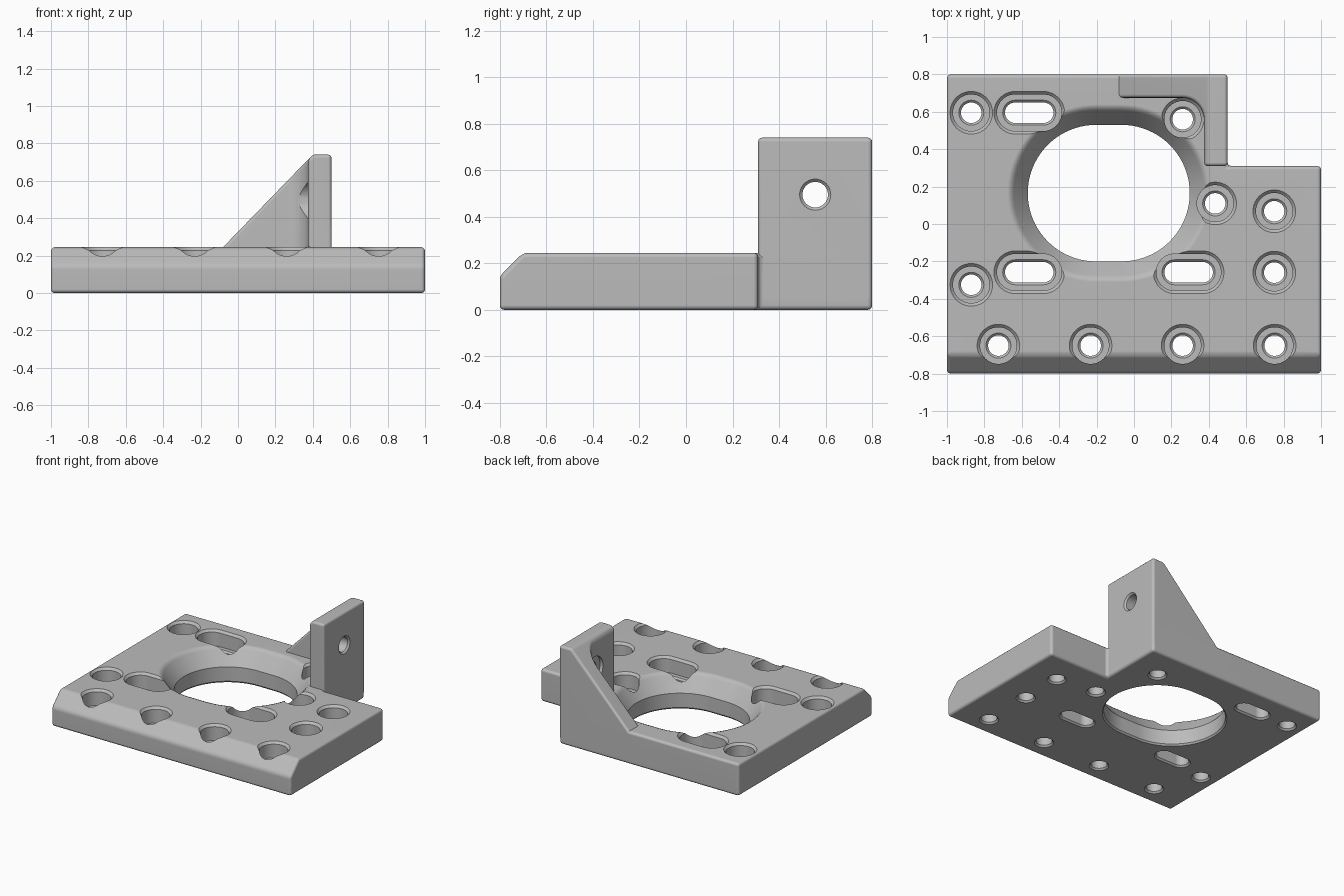
import bpy, bmesh
from math import pi, cos, sin
from mathutils import Matrix, Vector

cube = bpy.data.objects.get("Cube")
if cube:
    bpy.data.objects.remove(cube, do_unlink=True)

grey = bpy.data.materials.new("plain_grey")
grey.use_nodes = True
colour = (0.5, 0.5, 0.5, 1)
grey.diffuse_color = colour
grey.node_tree.nodes["Principled BSDF"].inputs["Base Color"].default_value = colour


def finish(name, bm):
    bmesh.ops.recalc_face_normals(bm, faces=bm.faces)
    mesh = bpy.data.meshes.new(name)
    bm.to_mesh(mesh)
    bm.free()
    mesh.materials.append(grey)
    ob = bpy.data.objects.new(name, mesh)
    bpy.context.collection.objects.link(ob)
    return ob


def apply(ob, mod):
    bpy.ops.object.select_all(action='DESELECT')
    bpy.context.view_layer.objects.active = ob
    ob.select_set(True)
    bpy.ops.object.modifier_apply(modifier=mod.name)


def prism(name, outline, z0, z1, point, normal):
    """Extrude an outline, slice off one side with a plane, round the edges."""
    bm = bmesh.new()
    face = bm.faces.new([bm.verts.new((x, y, z0)) for x, y in outline])
    top = bmesh.ops.extrude_face_region(bm, geom=[face])["geom"]
    bmesh.ops.translate(bm, vec=(0, 0, z1 - z0),
                        verts=[v for v in top if isinstance(v, bmesh.types.BMVert)])
    cut = bmesh.ops.bisect_plane(bm, geom=bm.verts[:] + bm.edges[:] + bm.faces[:],
                                 plane_co=point, plane_no=normal, clear_outer=True)
    rim = [e for e in cut["geom_cut"] if isinstance(e, bmesh.types.BMEdge)]
    bmesh.ops.contextual_create(bm, geom=rim)
    ob = finish(name, bm)
    mod = ob.modifiers.new("round", 'BEVEL')
    mod.width, mod.segments = 0.02, 3
    mod.limit_method, mod.angle_limit = 'ANGLE', 0.5
    apply(ob, mod)
    return ob


def stepped_cutter(levels, matrix, half=0, steps=20):
    """Stack of round (or slot shaped) rings given as (radius, height)."""
    bm = bmesh.new()
    rings = []
    for r, z in levels:
        ring = []
        for side in (1, -1):
            for i in range(steps + (half > 0)):
                a = pi * i / steps - pi / 2
                ring.append(bm.verts.new((side * (half + r * cos(a)), side * r * sin(a), z)))
        rings.append(ring)
    for low, high in zip(rings, rings[1:]):
        for i in range(len(low)):
            j = (i + 1) % len(low)
            bm.faces.new((low[i], low[j], high[j], high[i]))
    bm.faces.new(rings[0])
    bm.faces.new(rings[-1])
    bm.transform(matrix)
    ob = finish("cutter", bm)
    ob.hide_render = True
    return ob


def combine(ob, other, operation):
    mod = ob.modifiers.new("combine", 'BOOLEAN')
    mod.operation, mod.object, mod.solver = operation, other, 'EXACT'
    apply(ob, mod)
    bpy.data.objects.remove(other, do_unlink=True)


# Base plate with a notched corner and a sloped front edge
plate = prism("mounting_plate",
              [(-1, -0.8), (1, -0.8), (1, 0.31), (0.5, 0.31), (0.5, 0.8), (-1, 0.8)],
              0, 0.245, (0, -0.7, 0.245), (0, -1, 1))

# Upright tab and its sloped gusset, with a round inner corner
corner = [(0.26 + 0.115 * cos(i * pi / 20), 0.56 + 0.115 * sin(i * pi / 20)) for i in range(11)]
upright = prism("upright_tab",
                [(0.5, 0.31), (0.5, 0.8), (-0.5, 0.8), (-0.5, 0.675)] + corner[::-1] + [(0.375, 0.31)],
                0.03, 0.74, (0.4, 0.4, 0.74), Vector((-0.495, 0, 0.48)))
combine(plate, upright, 'UNION')

# Large oblong opening with a wide countersink
combine(plate, stepped_cutter(
    [(0.38, -0.01), (0.375, 0), (0.365, 0.012), (0.365, 0.12), (0.44, 0.222),
     (0.455, 0.237), (0.475, 0.245), (0.475, 0.25)],
    Matrix.Translation((-0.135, 0.165, 0)), 0.068, 40), 'DIFFERENCE')

# Counterbored screw holes and slots
bore = [(0.067, -0.01), (0.067, 0), (0.055, 0.012), (0.055, 0.113), (0.067, 0.125),
        (0.098, 0.125), (0.098, 0.228), (0.114, 0.245), (0.114, 0.25)]
holes = [(-0.87, 0.595), (-0.87, -0.325), (0.75, -0.26), (0.75, 0.068), (0.434, 0.11), (0.26, 0.56)]
holes += [(x, -0.65) for x in (-0.725, -0.232, 0.26, 0.752)]
for x, y in holes:
    combine(plate, stepped_cutter(bore, Matrix.Translation((x, y, 0))), 'DIFFERENCE')
for x, y in [(-0.56, 0.595), (-0.56, -0.258), (0.292, -0.258)]:
    combine(plate, stepped_cutter(bore, Matrix.Translation((x, y, 0)), 0.075), 'DIFFERENCE')

# Sideways screw hole through the upright
combine(plate, stepped_cutter(
    [(0.1, 0.2), (0.1, 0.4), (0.055, 0.4), (0.055, 0.488), (0.067, 0.5), (0.067, 0.52)],
    Matrix.Translation((0, 0.555, 0.495)) @ Matrix.Rotation(pi / 2, 4, 'Y')), 'DIFFERENCE')

# Smooth rounded edges, keep crisp ones
bpy.ops.object.select_all(action='DESELECT')
bpy.context.view_layer.objects.active = plate
plate.select_set(True)
bpy.ops.object.shade_smooth_by_angle(angle=0.6)
soft = plate.modifiers.new("even_shading", 'WEIGHTED_NORMAL')
soft.keep_sharp = True
